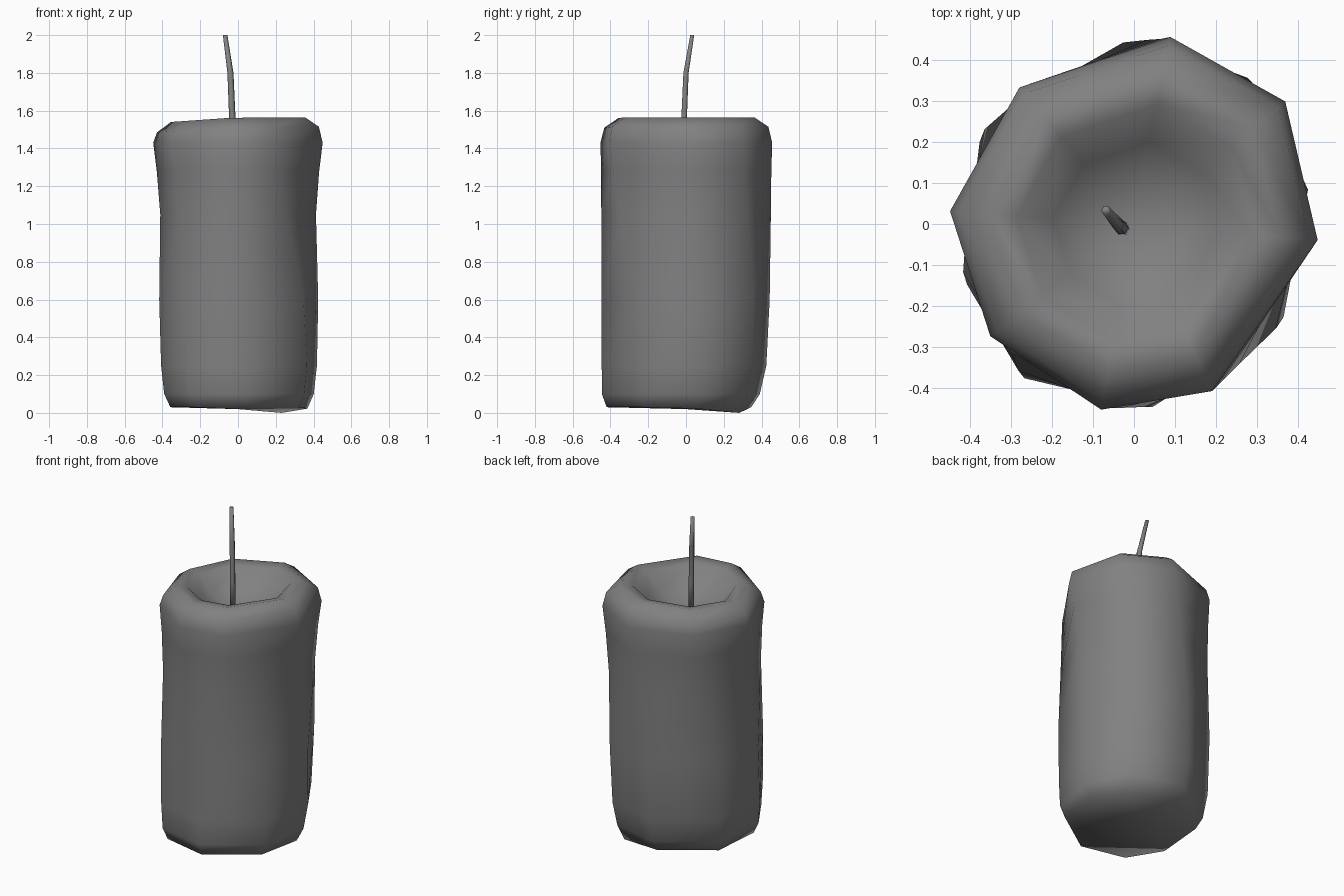
import bpy, bmesh
from math import radians, sin, cos

cube = bpy.data.objects.get("Cube")
if cube:
    bpy.data.objects.remove(cube, do_unlink=True)

wax = bpy.data.materials.new("wax_grey")
wax.use_nodes = True
GREY = (0.22, 0.22, 0.22, 1)
wax.diffuse_color = GREY
wax.node_tree.nodes["Principled BSDF"].inputs["Base Color"].default_value = GREY


def finish(name, bm):
    bmesh.ops.recalc_face_normals(bm, faces=bm.faces)
    for f in bm.faces:
        f.smooth = True
    mesh = bpy.data.meshes.new(name)
    bm.to_mesh(mesh)
    bm.free()
    mesh.materials.append(wax)
    obj = bpy.data.objects.new(name, mesh)
    bpy.context.collection.objects.link(obj)
    return obj


def bridge(bm, rings):
    for a, b in zip(rings, rings[1:]):
        n = len(a)
        for i in range(n):
            bm.faces.new((a[i], a[(i + 1) % n], b[(i + 1) % n], b[i]))


# Uneven eight-sided outlines (angle, radius), twisting from foot to rim
FOOT = [(-31, 0.43), (14, 0.435), (54, 0.45), (96, 0.44),
        (151, 0.435), (199, 0.435), (234, 0.46), (276, 0.445)]
RIM = [(-65, 0.45), (-5, 0.45), (39, 0.475), (79, 0.465),
       (130, 0.435), (176, 0.45), (218, 0.445), (260, 0.46)]

# Profile: radius factor, height, blend from foot to rim, width factor, y shift
PROFILE = [(0.87, 0.03, 0, 1, -0.035), (0.95, 0.10, 0, 1, -0.025),
           (0.99, 0.25, 0, 1, -0.008), (1.0, 0.60, 0.15, 0.99, 0),
           (0.99, 1.05, 0.6, 0.94, 0), (0.99, 1.28, 0.85, 0.97, 0),
           (1.0, 1.43, 1, 1, 0), (0.955, 1.515, 1, 1, 0),
           (0.79, 1.565, 1, 1, 0), (0.64, 1.55, 1, 1, 0),
           (0.44, 1.45, 1, 1, 0), (0.22, 1.40, 1, 1, 0)]

# Candle body with rounded foot, dented sides and hollow top
bm = bmesh.new()
rings = []
for k, (f, z, t, width, shift) in enumerate(PROFILE):
    ring = []
    for (a0, r0), (a1, r1) in zip(FOOT, RIM):
        a = radians(a0 + (a1 - a0) * t)
        r = f * (r0 + (r1 - r0) * t)
        x, y = r * cos(a) * width, r * sin(a) + shift
        h = z
        if k == 0:
            h -= 0.13 * max(0, min(x, y))
        elif k > 6:
            h += 0.07 * min(x, 0)
        ring.append(bm.verts.new((x, y, h)))
    rings.append(ring)
bridge(bm, rings)
for ring, centre in ((rings[0], (0, 0, 0.02)), (rings[-1], (-0.03, 0, 1.385))):
    c = bm.verts.new(centre)
    for i in range(8):
        bm.faces.new((ring[i], ring[(i + 1) % 8], c))
finish("candle_body", bm)

# Bent wick, slightly tapered
bm = bmesh.new()
rings = []
for x, y, z, r in [(-0.028, -0.012, 1.37, 0.018), (-0.03, -0.01, 1.56, 0.017),
                   (-0.040, 0, 1.80, 0.016), (-0.068, 0.033, 2.0, 0.012)]:
    angles = [radians(60 * i) for i in range(6)]
    rings.append([bm.verts.new((x + r * cos(a), y + r * sin(a), z)) for a in angles])
bridge(bm, rings)
bm.faces.new(rings[0])
bm.faces.new(rings[-1])
finish("wick", bm)
